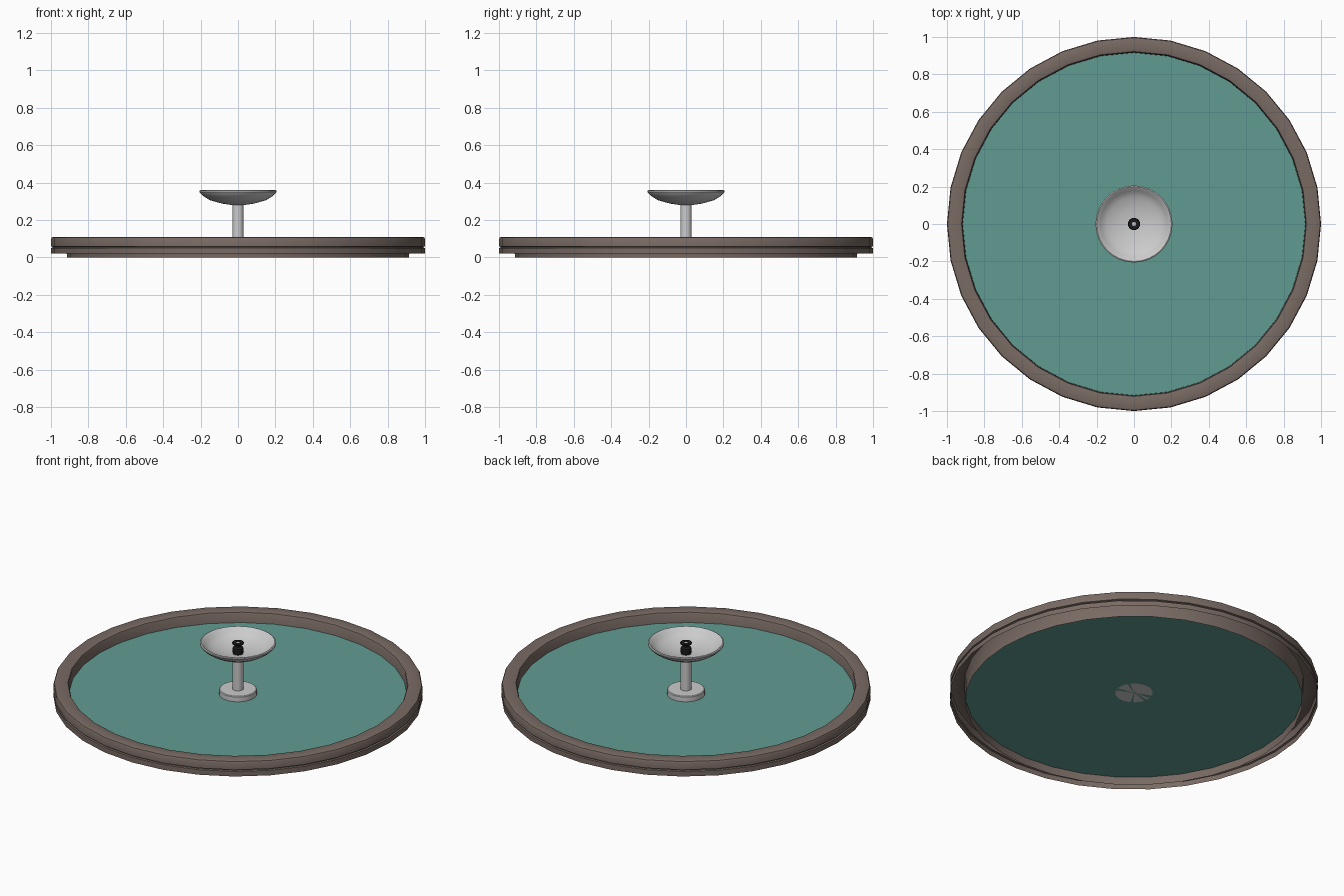
import bpy, bmesh, math

if "Cube" in bpy.data.objects:
    bpy.data.objects.remove(bpy.data.objects["Cube"])


def material(name, color):
    m = bpy.data.materials.new(name)
    m.diffuse_color = color
    m.use_nodes = True
    m.node_tree.nodes["Principled BSDF"].inputs["Base Color"].default_value = m.diffuse_color
    return m


def lathe(name, profile, sides=32, mat=None):
    """Spin an (r, z) profile around z; r = 0 collapses to a single point."""
    bm = bmesh.new()
    rings = []
    for r, z in profile:
        if r == 0:
            rings.append([bm.verts.new((0, 0, z))] * sides)
        else:
            rings.append([bm.verts.new((r * math.cos(2 * math.pi * i / sides),
                                        r * math.sin(2 * math.pi * i / sides), z))
                          for i in range(sides)])
    for a, b in zip(rings, rings[1:]):
        for i in range(sides):
            j = (i + 1) % sides
            bm.faces.new(list(dict.fromkeys((a[i], a[j], b[j], b[i]))))
    mesh = bpy.data.meshes.new(name)
    bm.to_mesh(mesh)
    bm.free()
    ob = bpy.data.objects.new(name, mesh)
    bpy.context.collection.objects.link(ob)
    if mat:
        mesh.materials.append(mat)
    bpy.ops.object.select_all(action='DESELECT')
    bpy.context.view_layer.objects.active = ob
    ob.select_set(True)
    bpy.ops.object.shade_smooth_by_angle(angle=math.radians(30))
    return ob


stone = material("stone", (0.19, 0.145, 0.125, 1))
teal = material("water", (0.12, 0.33, 0.29, 1))
black = material("black", (0.01, 0.01, 0.01, 1))

# Basin rim: hollow underneath, grooved outside, inner wall reaches the ground
lathe("basin_rim", [(1, 0.02), (1, 0.05), (0.992, 0.053), (0.992, 0.057), (1, 0.06),
                    (1, 0.1), (0.996, 0.107), (0.988, 0.11), (0.93, 0.11),
                    (0.922, 0.107), (0.918, 0.1), (0.915, 0)], mat=stone)

# Water sheet
lathe("water", [(0.916, 0.048), (0, 0.048)], mat=teal)

# Pedestal foot and stem
lathe("foot", [(0, 0.048), (0.102, 0.048), (0.102, 0.076), (0.098, 0.08), (0, 0.08)])
lathe("stem", [(0.03, 0.08), (0.03, 0.29)])

# Upper bowl, thin shell with a rolled lip
lathe("bowl", [(0, 0.279), (0.03, 0.28), (0.085, 0.288), (0.15, 0.306), (0.185, 0.328),
               (0.2, 0.342), (0.206, 0.35), (0.206, 0.357), (0.2, 0.36), (0.194, 0.357),
               (0.178, 0.336), (0.145, 0.316), (0.085, 0.299), (0.03, 0.292), (0, 0.291)])

# Waisted nozzle in the bowl, with a small central jet
lathe("nozzle", [(0.028, 0.29), (0.03, 0.318), (0.028, 0.326), (0.016, 0.334), (0.016, 0.342),
                 (0.03, 0.348), (0.033, 0.353), (0.03, 0.358), (0.012, 0.358), (0.012, 0.34)],
      sides=24, mat=black)
lathe("jet", [(0.011, 0.33), (0.011, 0.355), (0, 0.356)], sides=16)
